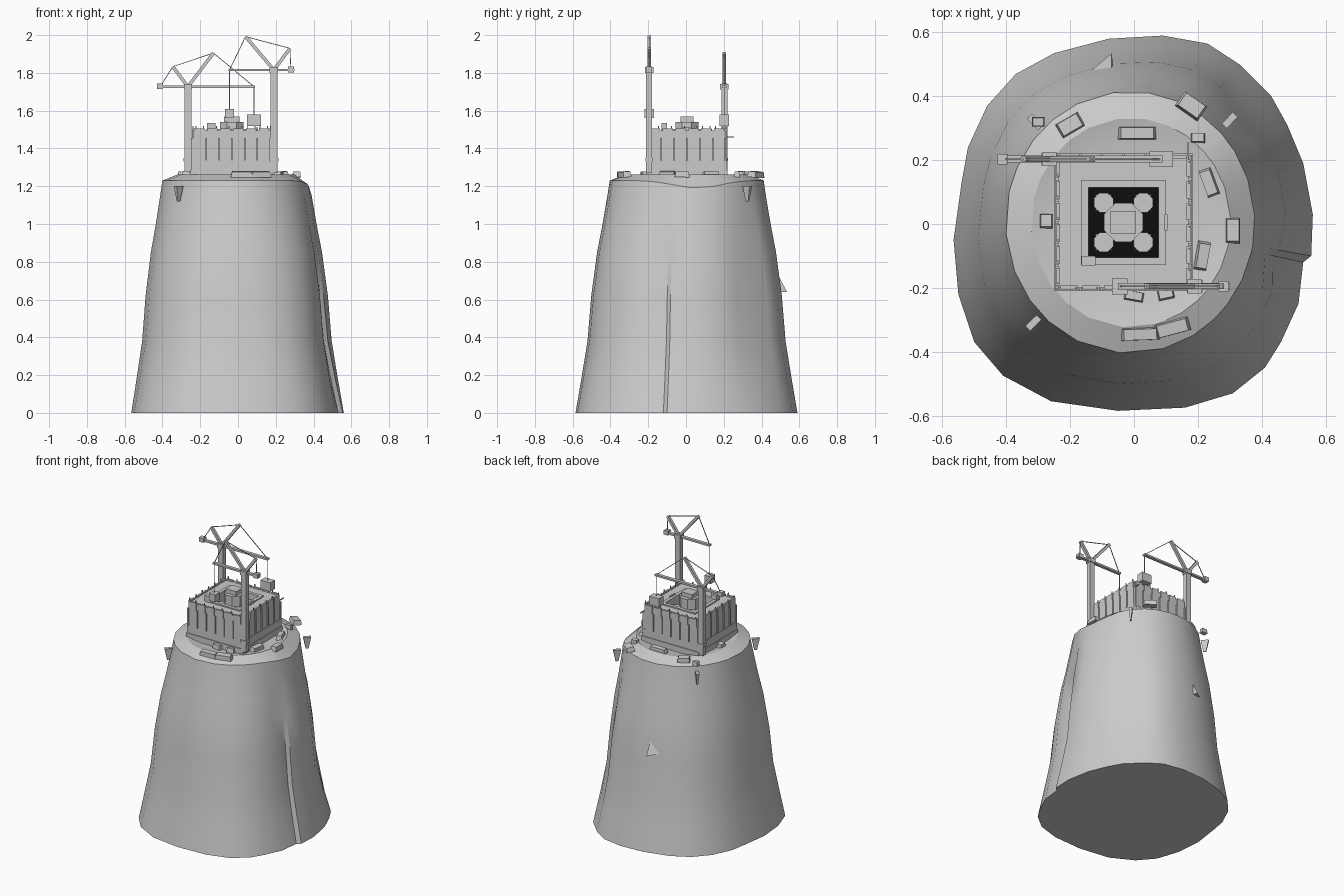
import bpy, bmesh, math, random
from mathutils import Vector, Matrix

if "Cube" in bpy.data.objects:
    bpy.data.objects.remove(bpy.data.objects["Cube"])

random.seed(4)


def material(name, c):
    m = bpy.data.materials.new(name)
    m.diffuse_color = (*c, 1)
    m.use_nodes = True
    m.node_tree.nodes["Principled BSDF"].inputs["Base Color"].default_value = m.diffuse_color
    return m


STONE = material("grey stone", (0.6, 0.6, 0.6))
DARK = material("shaft black", (0.004, 0.004, 0.004))


def finish(name, bm, mat=STONE):
    bmesh.ops.recalc_face_normals(bm, faces=bm.faces[:])
    me = bpy.data.meshes.new(name)
    bm.to_mesh(me)
    bm.free()
    me.materials.append(mat)
    ob = bpy.data.objects.new(name, me)
    bpy.context.collection.objects.link(ob)
    return ob


def box(bm, c, s, rot=None, taper=1.0):
    """Box by centre and size; taper scales the top face."""
    r = bmesh.ops.create_cube(bm, size=1)
    for v in r["verts"]:
        k = taper if v.co.z > 0 else 1
        p = Vector((v.co.x * s[0] * k, v.co.y * s[1] * k, v.co.z * s[2]))
        v.co = (rot @ p if rot else p) + Vector(c)


def bar(bm, a, b, w):
    """Square bar between two points."""
    a, b = Vector(a), Vector(b)
    d = b - a
    box(bm, (a + b) / 2, (w, w, d.length), d.to_track_quat("Z", "Y").to_matrix())


def span(bm, x0, x1, y0, y1, z0, z1):
    box(bm, ((x0 + x1) / 2, (y0 + y1) / 2, (z0 + z1) / 2), (x1 - x0, y1 - y0, z1 - z0))


# Mountain: irregular foot outline blended into a rounder rim
foot = [(.09, .59), (.23, .565), (.33, .50), (.43, .40), (.48, .31), (.53, .19),
        (.56, .03), (.555, -.10), (.53, -.12), (.515, -.25), (.46, -.37), (.41, -.45),
        (.31, -.53), (.16, -.575), (-.05, -.585), (-.26, -.555), (-.41, -.475),
        (-.50, -.37), (-.55, -.22), (-.565, -.05), (-.54, .13), (-.52, .24),
        (-.46, .37), (-.37, .47), (-.25, .535), (-.08, .58)]
N = len(foot)
levels = [(0, 0), (.18, .17), (.38, .35), (.62, .46), (.85, .63), (1.0, .79), (1.15, .93), (1.23, 1)]
crater = [(.80, 1.262), (.62, 1.245), (0, 1.245)]


def rim(x, y):
    a = math.atan2(y, x)
    return Vector((-.012 + .39 * math.cos(a), .005 + .41 * math.sin(a)))


bm = bmesh.new()
rings = []
for z, f in levels:
    ring = []
    for x, y in foot:
        p = Vector((x, y)).lerp(rim(x, y), f)
        a = math.degrees(math.atan2(y, x))
        mid = math.sin(math.pi * min(z / 1.23, 1))
        p *= 1 - .07 * mid * math.exp(-((a - 42) / 9) ** 2)   # gully
        p *= 1 - .05 * mid * math.exp(-((a + 14) / 7) ** 2)   # cleft
        drop = .04 * math.exp(-((a - 8) / 24) ** 2) if f == 1 else 0
        ring.append(bm.verts.new((p.x, p.y, z - drop)))
    rings.append(ring)
for k, z in crater[:2]:
    rings.append([bm.verts.new((v.co.x * k, v.co.y * k, z)) for v in rings[len(levels) - 1]])
for lo, hi in zip(rings, rings[1:]):
    for i in range(N):
        j = (i + 1) % N
        bm.faces.new((lo[i], lo[j], hi[j], hi[i]))
bm.faces.new(rings[0])
bm.faces.new(rings[-1])
mountain = finish("mountain", bm)
bpy.context.view_layer.objects.active = mountain
mountain.select_set(True)
bpy.ops.object.shade_smooth_by_angle(angle=math.radians(32))
mountain.select_set(False)

# Rocky outcrop on the back and small spurs under the rim
bm = bmesh.new()
tip = [bm.verts.new(p) for p in ((-.17, .45, .66), (-.07, .535, .64), (-.06, .45, .64), (-.07, .45, .80))]
for t in ((0, 1, 2), (0, 1, 3), (1, 2, 3), (0, 2, 3)):
    bm.faces.new([tip[i] for i in t])
finish("rock_outcrop", bm)
bm = bmesh.new()
for x, y in ((-.315, -.31), (-.31, .32), (.30, .325)):
    ang = math.atan2(y, x)
    box(bm, (x, y, 1.16), (.05, .022, .08), Matrix.Rotation(ang, 3, "Z") @ Matrix.Rotation(math.pi, 3, "X"), .35)
finish("rim_spurs", bm)

# Loose blocks lying on the rim: x, y, length, width, turn in degrees
blocks = [(-.2, .31, .08, .05, 30), (.18, .37, .085, .055, -35), (.01, .285, .12, .04, 0),
          (.2, .27, .045, .03, 0), (.235, .13, .09, .04, 110), (.31, -.02, .045, .08, 0),
          (.215, -.10, .09, .04, 80), (.12, -.325, .11, .045, 15), (.02, -.345, .12, .04, 2),
          (-.275, .01, .04, .045, 0), (-.3, .32, .04, .03, 0), (0, -.225, .06, .03, -10),
          (.10, -.22, .05, .03, 12)]
bm = bmesh.new()
for x, y, l, w, t in blocks:
    tilt = Matrix.Rotation(math.radians(t), 3, "Z") @ Matrix.Rotation(random.uniform(-.15, .15), 3, "X")
    box(bm, (x, y, 1.263), (l, w, .03), tilt, .85)
finish("rim_blocks", bm)

# Keep: plinth, hollow walls and roof ledge
CX, CY = -.033, .005
bm = bmesh.new()
span(bm, CX - .218, CX + .218, CY - .215, CY + .215, 1.22, 1.285)
span(bm, CX - .214, CX + .214, CY - .21, CY + .21, 1.285, 1.335)
finish("plinth", bm)


def square_ring(bm, r0, r1, z0, z1):
    for s in (-1, 1):
        span(bm, CX - r1, CX + r1, *sorted((CY + s * r0, CY + s * r1)), z0, z1)
        span(bm, *sorted((CX + s * r0, CX + s * r1)), CY - r0, CY + r0, z0, z1)


bm = bmesh.new()
square_ring(bm, .11, .205, 1.335, 1.495)
square_ring(bm, .11, .133, 1.495, 1.503)
finish("keep_walls", bm)

# Wall panels, slit ribs and thin posts on all four sides
panels, ribs = bmesh.new(), bmesh.new()
for side in range(4):
    turn = Matrix.Rotation(side * math.pi / 2, 3, "Z")

    def put(bm, u, d, z, s):
        box(bm, turn @ Vector((u, -d, z)) + Vector((CX, CY, 0)), s, turn)
    for i in range(6):
        u = -.17 + i * .068
        put(panels, u, .204, 1.42, (.054, .012, .17))
        put(ribs, u + .034, .209, 1.395, (.008, .012, .12))
        put(ribs, u + .02, .206, 1.48, (.005, .006, .08))
finish("wall_panels", panels)
finish("wall_ribs", ribs)

# Dark shaft floor
bm = bmesh.new()
span(bm, CX - .11, CX + .11, CY - .11, CY + .11, 1.336, 1.342)
finish("shaft_floor", bm, DARK)

# Inner tower with stepped cap and four corner turrets
bm = bmesh.new()


def prism(x, y, r, z0, z1, n=8):
    bmesh.ops.create_cone(bm, cap_ends=True, segments=n, radius1=r, radius2=r, depth=z1 - z0,
                          matrix=Matrix.Translation((x, y, (z0 + z1) / 2)) @ Matrix.Rotation(math.pi / n, 4, "Z"))


prism(CX, CY, .066, 1.34, 1.54)
span(bm, CX - .04, CX + .04, CY - .035, CY + .035, 1.53, 1.568)
for sx in (-1, 1):
    for sy in (-1, 1):
        prism(CX + sx * .062, CY + sy * .062, .033, 1.34, 1.47)
        span(bm, CX + sx * .062 - .025, CX + sx * .062 + .025,
             CY + sy * .062 - .025, CY + sy * .062 + .025, 1.34, 1.44)
finish("inner_tower", bm)

# Parapet fragments and side pole
bm = bmesh.new()
span(bm, -.165, -.12, -.13, -.10, 1.49, 1.535)
span(bm, .095, .105, -.02, .03, 1.49, 1.51)
bar(bm, (.17, .215, 1.46), (.17, .255, 1.46), .006)
finish("parapet_pieces", bm)


def crane(name, y, mast_x, z0, z, jib, tall, short, weight_x, load):
    """Tower crane in the x-z plane; load is x, top, bottom, width."""
    bm = bmesh.new()
    span(bm, mast_x - .018, mast_x + .018, y - .016, y + .016, z0, z)
    span(bm, mast_x - .022, mast_x + .022, y - .022, y + .022, z - .015, z + .015)
    span(bm, mast_x - .024, mast_x + .024, y - .02, y + .02, z0 + .06, z0 + .08)
    span(bm, *sorted(jib), y - .011, y + .011, z - .006, z + .006)
    span(bm, weight_x - .016, weight_x + .016, y - .016, y + .016, z - .012, z + .018)
    finish(name + "_mast_and_jib", bm)
    bm = bmesh.new()
    top, low = (tall[0], y, tall[1]), (short[0], y, short[1])
    for end in (top, low):
        bar(bm, (mast_x, y, z), end, .018)
    finish(name + "_struts", bm)
    bm = bmesh.new()
    for a, b in ((top, low), (top, (load[0], y, z)), (low, (weight_x, y, z)),
                 ((load[0], y, z), (load[0], y, load[1]))):
        bar(bm, a, b, .004)
    finish(name + "_cables", bm)
    bm = bmesh.new()
    span(bm, load[0] - load[3], load[0] + load[3], y - .025, y + .025, load[2], load[1])
    finish(name + "_load", bm)


crane("front_crane", -.195, .19, 1.27, 1.815, (-.05, .30), (.04, 1.992), (.275, 1.93), .28, (-.045, 1.61, 1.56, .024))
crane("back_crane", .203, -.265, 1.27, 1.727, (-.425, .09), (-.13, 1.905), (-.345, 1.833), -.412, (.085, 1.58, 1.52, .037))
